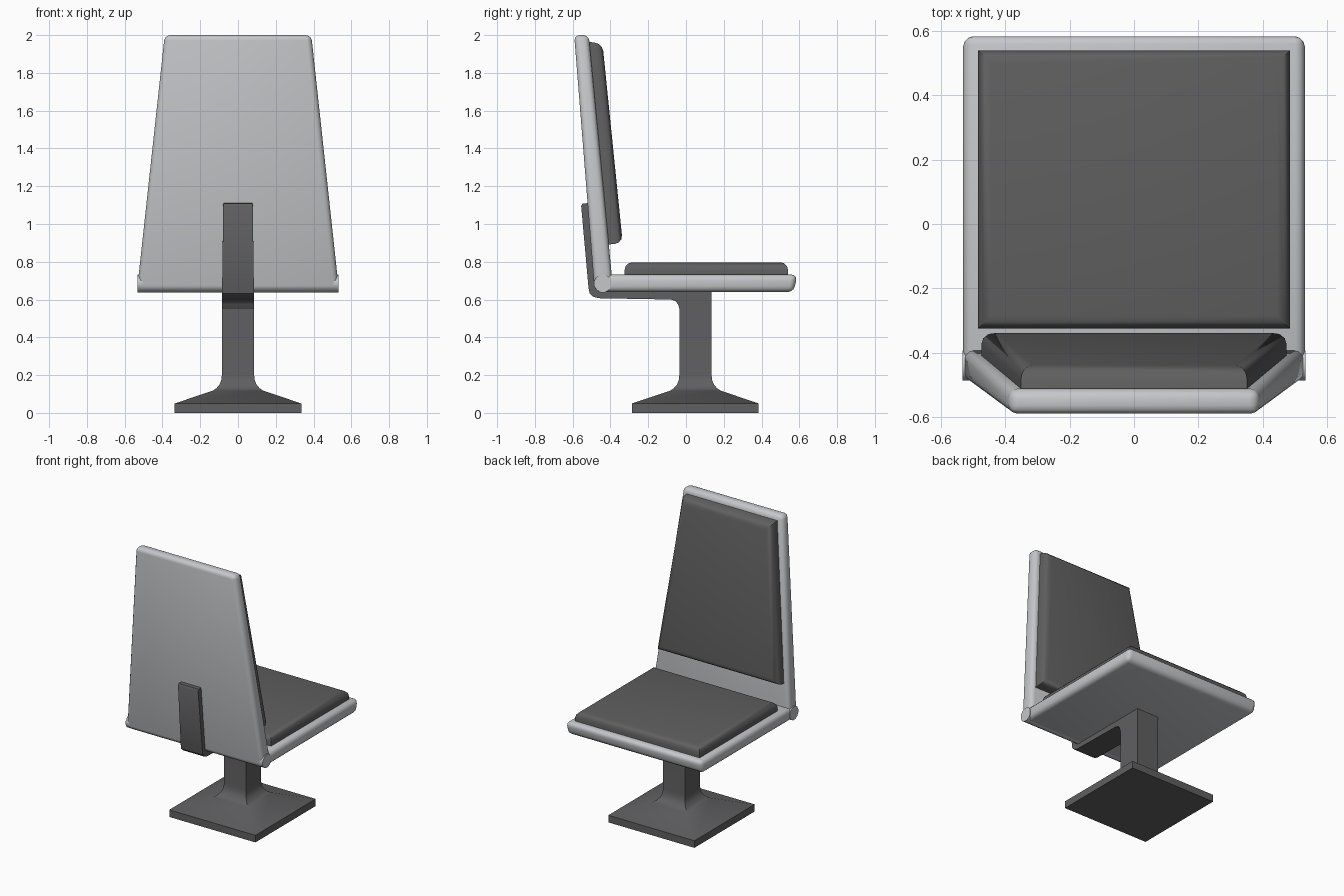
import bpy, bmesh, math
from mathutils import Vector

cube = bpy.data.objects.get("Cube")
if cube:
    bpy.data.objects.remove(cube, do_unlink=True)


def material(name, value):
    m = bpy.data.materials.new(name)
    m.use_nodes = True
    m.diffuse_color = (*value, 1)
    m.node_tree.nodes["Principled BSDF"].inputs["Base Color"].default_value = (*value, 1)
    return m


shell_mat = material("light grey shell", (0.56, 0.57, 0.59))
cushion_mat = material("dark grey cushion", (0.115, 0.115, 0.117))
metal_mat = material("dark grey metal", (0.115, 0.115, 0.12))


def finish(name, bm, mat):
    bmesh.ops.recalc_face_normals(bm, faces=bm.faces)
    mesh = bpy.data.meshes.new(name)
    bm.to_mesh(mesh)
    bm.free()
    mesh.materials.append(mat)
    ob = bpy.data.objects.new(name, mesh)
    bpy.context.collection.objects.link(ob)
    bpy.ops.object.select_all(action='DESELECT')
    ob.select_set(True)
    bpy.context.view_layer.objects.active = ob
    bpy.ops.object.shade_smooth_by_angle(angle=math.radians(35))
    return ob


def loft(name, rings, mat, bevel=0, segments=3, pick=lambda e: True):
    """Skin equal-length rings, cap the ends and bevel the chosen edges."""
    bm = bmesh.new()
    loops = [[bm.verts.new(p) for p in ring] for ring in rings]
    n = len(loops[0])
    for a, b in zip(loops, loops[1:]):
        for i in range(n):
            j = (i + 1) % n
            bm.faces.new((a[i], a[j], b[j], b[i]))
    bm.faces.new(loops[0])
    bm.faces.new(loops[-1])
    if bevel:
        bmesh.ops.bevel(bm, geom=[e for e in bm.edges if pick(e)], offset=bevel,
                        segments=segments, profile=0.5, affect='EDGES')
    return finish(name, bm, mat)


def rect(hx, y0, y1, z):
    return [(-hx, y0, z), (hx, y0, z), (hx, y1, z), (-hx, y1, z)]


def upright(low, high, hx_low, hx_high):
    """Ring of a leaning panel from (y, z) end points and half widths."""
    return [(-hx_low, *low), (hx_low, *low), (hx_high, *high), (-hx_high, *high)]


# Seat shell and the rounded joint along its rear edge
loft("seat_shell", [rect(0.53, -0.48, 0.57, 0.64), rect(0.532, -0.48, 0.59, 0.732)],
     shell_mat, 0.03)
joint = [(-0.44 + 0.048 * math.cos(a), 0.685 + 0.048 * math.sin(a))
         for a in [math.tau * (i + 0.5) / 12 for i in range(12)]]
loft("shell_joint", [[(x, y, z) for y, z in joint] for x in (-0.533, 0.533)], shell_mat)

# Backrest shell, tapered and leaning back
loft("backrest_shell",
     [upright((-0.484, 0.645), (-0.592, 2.0), 0.535, 0.388),
      upright((-0.385, 0.645), (-0.515, 2.0), 0.535, 0.388)], shell_mat, 0.028)

# Cushions, rounded around their exposed side only
loft("seat_cushion", [rect(0.485, -0.325, 0.54, 0.72), rect(0.485, -0.325, 0.54, 0.797)],
     cushion_mat, 0.04, 3, lambda e: all(v.co.z > 0.75 for v in e.verts))
back_low, back_high = (-0.42, 0.89), (-0.52, 1.965)
front_low, front_high = (-0.335, 0.90), (-0.442, 1.955)
front_pts = [Vector((s * hx, *p)) for s in (-1, 1)
             for hx, p in ((0.475, front_low), (0.352, front_high))]
loft("back_cushion",
     [upright(back_low, back_high, 0.475, 0.352),
      upright(front_low, front_high, 0.475, 0.352)], cushion_mat, 0.04, 3,
     lambda e: all(any((v.co - p).length < 0.001 for p in front_pts) for v in e.verts))

# Flared square pedestal
flare = [(0.335, 0), (0.335, 0.05), (0.135, 0.117), (0.115, 0.13), (0.098, 0.15),
         (0.088, 0.175), (0.085, 0.205), (0.085, 0.645)]
loft("pedestal", [rect(h, 0.05 - h, 0.05 + h, z) for h, z in flare], metal_mat)

# Bent support arm under the seat and up the backrest
arm = [(0.0, 0.645), (0.0, 0.52), (-0.035, 0.55), (-0.042, 0.575), (-0.056, 0.592),
       (-0.08, 0.6), (-0.46, 0.607), (-0.49, 0.614), (-0.51, 0.632), (-0.516, 0.66),
       (-0.555, 1.095), (-0.548, 1.108), (-0.50, 1.112), (-0.46, 0.66)]


def arm_half_width(z):
    return 0.085 - 0.007 * max(0, min(1, (z - 0.6) / 0.5))


loft("support_arm", [[(s * arm_half_width(z), y, z) for y, z in arm] for s in (-1, 1)],
     metal_mat)
